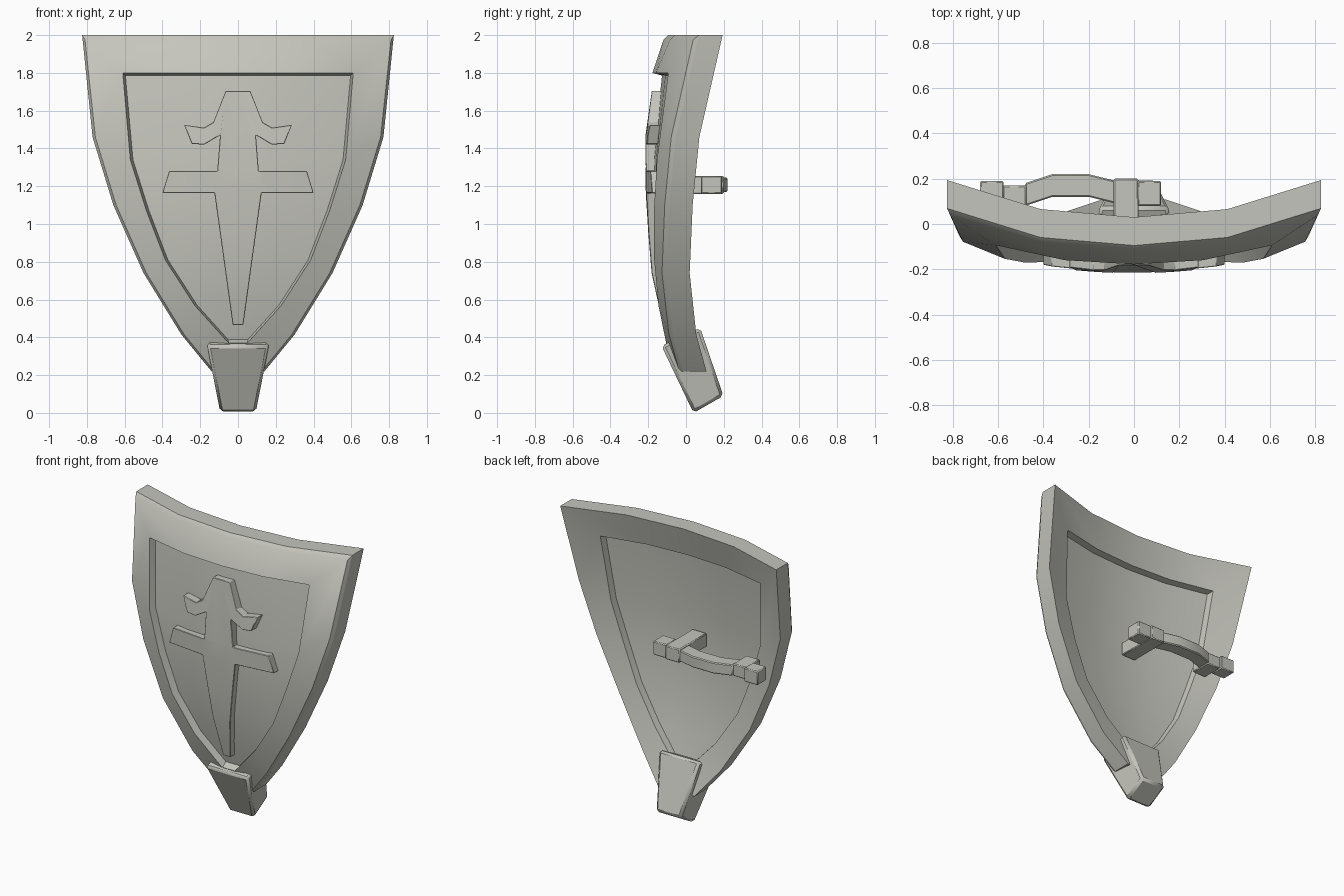
import bpy, bmesh
from mathutils import Vector

cube = bpy.data.objects.get("Cube")
if cube:
    bpy.data.objects.remove(cube)

stone = bpy.data.materials.new("pale_stone")
stone.use_nodes = True
COLOR = (0.56, 0.56, 0.51, 1)
stone.diffuse_color = COLOR
stone.node_tree.nodes["Principled BSDF"].inputs["Base Color"].default_value = COLOR


def finish(bm, name, bevel=0):
    bmesh.ops.recalc_face_normals(bm, faces=bm.faces)
    mesh = bpy.data.meshes.new(name)
    bm.to_mesh(mesh)
    bm.free()
    mesh.materials.append(stone)
    ob = bpy.data.objects.new(name, mesh)
    bpy.context.collection.objects.link(ob)
    if bevel:
        mod = ob.modifiers.new("edge_bevel", "BEVEL")
        mod.width, mod.segments = bevel, 1
        mod.limit_method, mod.angle_limit = "ANGLE", 0.6
    bpy.ops.object.select_all(action="DESELECT")
    bpy.context.view_layer.objects.active = ob
    ob.select_set(True)
    bpy.ops.object.shade_smooth_by_angle(angle=0.5)
    return ob


# Curved back surface: centre line bowed over the height, plus a sideways bow
SPINE = [(2, .03), (1.8, -.02), (1.46, -.07), (1.1, -.065), (.74, -.035), (.42, .035), (.22, .105)]


def surface(x, z):
    for (z1, y1), (z0, y0) in zip(SPINE, SPINE[1:]):
        if z >= z0 or z0 == SPINE[-1][0]:
            break
    return y0 + (y1 - y0) * (z - z0) / (z1 - z0) + .25 * abs(x) ** 2.2


# Half outlines as (half width, height), top to bottom
OUTER = [(.825, 2), (.77, 1.46), (.66, 1.1), (.5, .74), (.3, .415), (.14, .22)]
INNER = [(.61, 1.8), (.57, 1.34), (.485, 1.07), (.385, .81), (.23, .57), (.05, .37)]
COLS = (-1, -.5, 0, .5, 1)


def shrink(outline, dx, top, bottom=0):
    last = len(outline) - 1
    return [(w - dx, z - (top if i == 0 else bottom if i == last else 0))
            for i, (w, z) in enumerate(outline)]


def point_grid(bm, outline, depth):
    return [[bm.verts.new((w * c, surface(w * c, z) - depth, z)) for c in COLS]
            for w, z in outline]


def border(grid):
    return (grid[0] + [r[-1] for r in grid[1:-1]] + grid[-1][::-1]
            + [r[0] for r in grid[-2:0:-1]])


def fill(bm, grid):
    for a, b in zip(grid, grid[1:]):
        for i in range(len(COLS) - 1):
            bm.faces.new((a[i], a[i + 1], b[i + 1], b[i]))


# Shield body: rings from the rear panel, round the rim, to the front panel
bm = bmesh.new()
layers = [
    (shrink(INNER, .008, .008), .045),
    (INNER, 0),
    (OUTER, 0),
    (OUTER, .125),
    (shrink(OUTER, .015, .025), .143),
    (INNER, .158),
    (shrink(INNER, .014, .014), .105),
]
grids = [point_grid(bm, outline, depth) for outline, depth in layers]
fill(bm, grids[0])
fill(bm, grids[-1])
for lower, upper in zip(grids, grids[1:]):
    a, b = border(lower), border(upper)
    for i in range(len(a)):
        j = (i + 1) % len(a)
        bm.faces.new((a[i], a[j], b[j], b[i]))
bmesh.ops.delete(bm, geom=[v for v in bm.verts if not v.link_faces], context="VERTS")
finish(bm, "shield_body")

# Raised sword emblem that follows the shield's bow
HALF = [(.065, 1.705), (.13, 1.54), (.18, 1.51), (.285, 1.525), (.245, 1.425), (.18, 1.42),
        (.095, 1.47), (.11, 1.28), (.365, 1.28), (.4, 1.165), (.125, 1.165), (.028, .465)]
bm = bmesh.new()
outline = HALF + [(-x, z) for x, z in reversed(HALF)]
bm.faces.new([bm.verts.new((x, 0, z)) for x, z in outline])
cuts = [((0, 0, z), (0, 0, 1)) for z in (1.46, 1.28, 1.165, .95, .74, .58)]
cuts += [((x, 0, 0), (1, 0, 0)) for x in (-.13, 0, .13)]
for co, no in cuts:
    bmesh.ops.bisect_plane(bm, geom=bm.verts[:] + bm.edges[:] + bm.faces[:],
                           dist=1e-5, plane_co=co, plane_no=no)
for v in bm.verts:
    v.co.y = surface(v.co.x, v.co.z) - .085
front = bmesh.ops.extrude_face_region(bm, geom=bm.faces[:])["geom"]
for v in front:
    if isinstance(v, bmesh.types.BMVert):
        v.co.y -= .062
finish(bm, "sword_emblem", .009)


# Tapered block at the bottom point
def hexahedron(name, profile, widths, bevel):
    bm = bmesh.new()
    left, right = [[bm.verts.new((s * w, y, z)) for (y, z), w in zip(profile, widths)]
                   for s in (1, -1)]
    bm.faces.new(left)
    bm.faces.new(right[::-1])
    for i in range(4):
        j = (i + 1) % 4
        bm.faces.new((left[i], right[i], right[j], left[j]))
    return finish(bm, name, bevel)


hexahedron("tip_block", [(-.13, .355), (.04, 0), (.198, .09), (.075, .45)],
           (.165, .095, .095, .155), .016)


# Rear handle: end blocks, clamps and an arched grip
def box(name, x, y, z, bevel=.006):
    bm = bmesh.new()
    bmesh.ops.create_cube(bm, size=1)
    for v in bm.verts:
        v.co = Vector([(r[0] + r[1]) / 2 + c * (r[1] - r[0]) for r, c in zip((x, y, z), v.co)])
    return finish(bm, name, bevel)


box("handle_end_right", (-.68, -.575), (.09, .19), (1.16, 1.255))
box("handle_end_left", (.015, .12), (.08, .19), (1.16, 1.255))
box("handle_clamp_right", (-.58, -.475), (.02, .17), (1.165, 1.25))
box("handle_clamp_left", (-.09, .02), (-.1, .2), (1.16, 1.255))

bm = bmesh.new()
rings = []
for x, y in ((-.48, .13), (-.36, .17), (-.2, .17), (-.08, .14)):
    rings.append([bm.verts.new((x, y + dy, 1.207 + dz))
                  for dy, dz in ((-.05, -.038), (.05, -.038), (.05, .038), (-.05, .038))])
for a, b in zip(rings, rings[1:]):
    for i in range(4):
        j = (i + 1) % 4
        bm.faces.new((a[i], a[j], b[j], b[i]))
bm.faces.new(rings[0])
bm.faces.new(rings[-1])
finish(bm, "handle_grip", .006)
